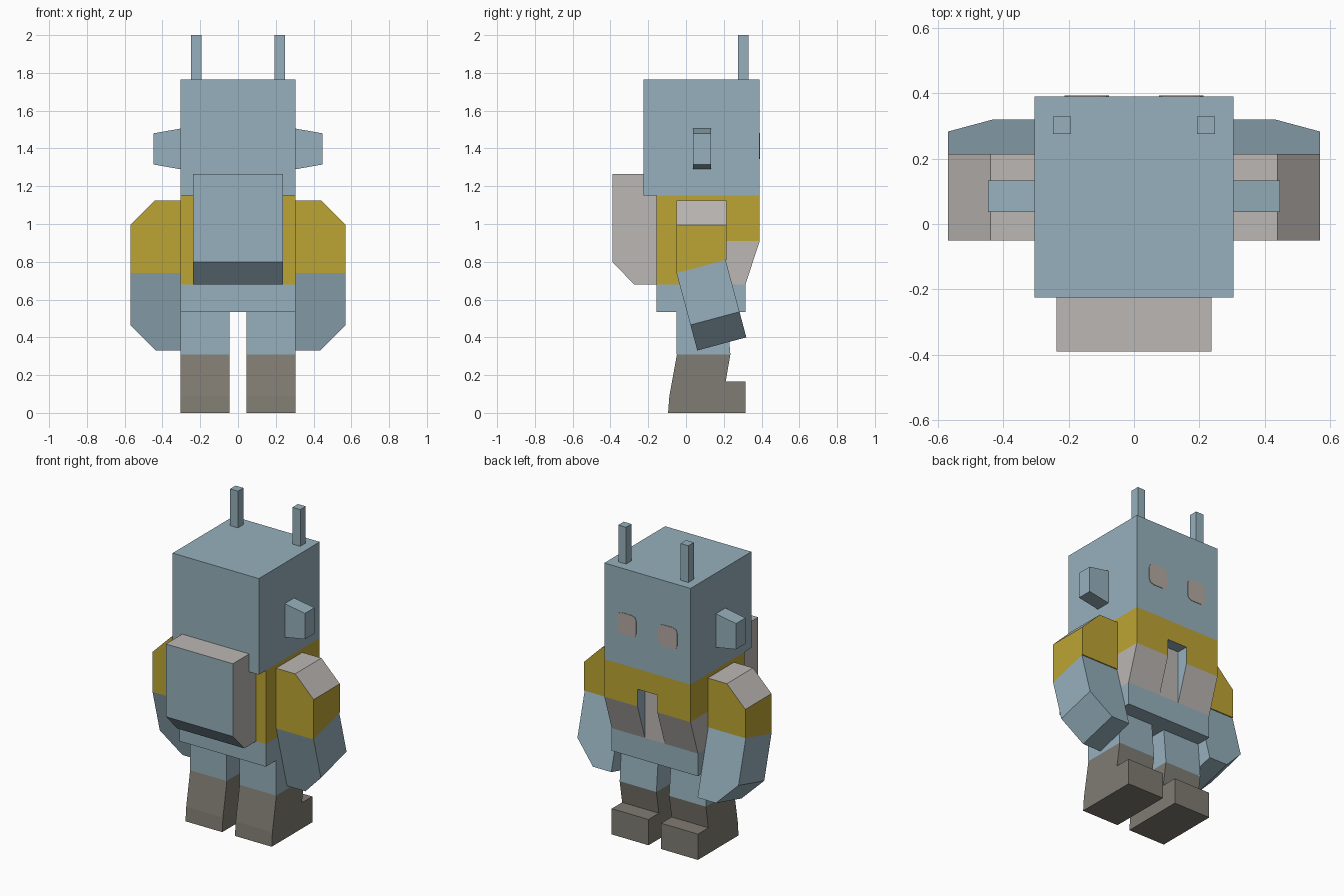
import bpy, bmesh, math
from mathutils import Vector

if "Cube" in bpy.data.objects:
    bpy.data.objects.remove(bpy.data.objects["Cube"])


def srgb(r, g, b):
    def lin(c):
        c /= 255
        return c / 12.92 if c <= 0.04045 else ((c + 0.055) / 1.055) ** 2.4
    return (lin(r), lin(g), lin(b), 1)


MATS = []
for mat_name, col in [("steel_blue", (150, 176, 188)), ("mustard", (189, 165, 52)),
                      ("pale_grey", (187, 183, 179)), ("boot_brown", (128, 124, 115)),
                      ("eye_beige", (180, 169, 162))]:
    m = bpy.data.materials.new(mat_name)
    m.diffuse_color = srgb(*col)
    m.use_nodes = True
    m.node_tree.nodes["Principled BSDF"].inputs["Base Color"].default_value = m.diffuse_color
    MATS.append(m)
BLUE, YELLOW, GREY, BOOT, EYE = range(5)


def side(u, v, w):      # profile in (y, z), extruded along x
    return (w, u, v)


def front(u, v, w):     # profile in (x, z), extruded along y
    return (u, w, v)


def prism(name, profile, w0, w1, place=side, colour=BLUE, cuts=(), mirror=False):
    """Extrude a profile, split it on planes, colour faces by number or rule(centre, normal)."""
    bm = bmesh.new()
    rings = [[bm.verts.new(place(u, v, w)) for u, v in profile] for w in (w0, w1)]
    n = len(profile)
    bm.faces.new(rings[0])
    bm.faces.new(rings[1][::-1])
    for i in range(n):
        j = (i + 1) % n
        bm.faces.new((rings[0][j], rings[0][i], rings[1][i], rings[1][j]))
    bmesh.ops.recalc_face_normals(bm, faces=bm.faces)
    for axis, pos in cuts:
        no = Vector((0, 0, 0))
        no["xyz".index(axis)] = 1
        bmesh.ops.bisect_plane(bm, geom=bm.verts[:] + bm.edges[:] + bm.faces[:],
                               plane_co=no * pos, plane_no=no)
    bm.normal_update()
    for f in bm.faces:
        f.material_index = colour(f.calc_center_median(), f.normal) if callable(colour) else colour
    me = bpy.data.meshes.new(name)
    bm.to_mesh(me)
    bm.free()
    for m in MATS:
        me.materials.append(m)
    ob = bpy.data.objects.new(name, me)
    bpy.context.collection.objects.link(ob)
    if mirror:
        ob.modifiers.new("mirror", 'MIRROR').use_mirror_merge = False
    return ob


def rect(a, b, c, d):
    return [(a, c), (b, c), (b, d), (a, d)]


# Head, antennas and ears
prism("head", rect(-0.225, 0.39, 1.15, 1.765), -0.305, 0.305)
prism("antennas", rect(0.275, 0.33, 1.765, 2.0), 0.193, 0.248, mirror=True)
prism("ears", [(0.305, 1.29), (0.447, 1.315), (0.447, 1.48), (0.305, 1.505)],
      0.037, 0.133, front, mirror=True)

# Eyes: thin plates with clipped corners
x0, x1, z0, z1, c, k = 0.077, 0.213, 1.345, 1.482, 0.032, 0.009
prism("eyes", [(x0 + c, z0), (x1 - c, z0), (x1 - k, z0 + k), (x1, z0 + c),
               (x1, z1 - c), (x1 - k, z1 - k), (x1 - c, z1), (x0 + c, z1),
               (x0 + k, z1 - k), (x0, z1 - c), (x0, z0 + c), (x0 + k, z0 + k)],
      0.389, 0.393, front, EYE, mirror=True)


# Torso core: hips below, jacket above, shirt in front
def torso_colour(p, n):
    if p.z < 0.68:
        return BLUE
    if n.y > 0.5 or (p.y > 0.2 and p.z < 0.91):
        return GREY
    return YELLOW


prism("torso", rect(-0.155, 0.315, 0.535, 1.15), -0.305, 0.305, colour=torso_colour,
      cuts=[("z", 0.68), ("z", 0.91), ("y", 0.2)])


# Jacket front: two tapering flaps and the yoke bridging the slot between them
def flap_colour(p, n):
    if n.x < -0.5:
        return BLUE
    return YELLOW if p.z > 0.91 else GREY


prism("jacket_flaps", [(0.315, 0.68), (0.39, 0.91), (0.39, 1.15), (0.315, 1.15)],
      0.07, 0.305, colour=flap_colour, cuts=[("z", 0.91)], mirror=True)
prism("jacket_yoke", rect(0.315, 0.39, 1.02, 1.15), -0.07, 0.07,
      colour=lambda p, n: BLUE if n.z < -0.5 else YELLOW)

# Backpack with a sloped lower edge
prism("backpack", [(-0.155, 0.68), (-0.275, 0.68), (-0.39, 0.80), (-0.39, 1.265), (-0.155, 1.265)],
      -0.237, 0.237, colour=lambda p, n: BLUE if n.y < -0.3 else GREY)

# Arms: upright sleeve, forearm tilted 15 degrees forward
TILT = math.radians(15)
SN, CS = math.sin(TILT), math.cos(TILT)
BACK, DEPTH, ELBOW = -0.05, 0.265, 0.74


def sleeve(u, v, w):
    lift = w * math.tan(TILT) if v <= ELBOW else 0
    return (u, BACK + w, v + lift)


def forearm(u, v, w):
    return (u, BACK + v * SN + w * CS, ELBOW - v * CS + w * SN)


prism("sleeves", [(0.305, ELBOW), (0.57, ELBOW), (0.57, 0.995), (0.44, 1.125), (0.305, 1.125)],
      0, DEPTH, sleeve, lambda p, n: GREY if n.z > 0.4 else YELLOW, mirror=True)
prism("forearms", [(0.305, 0), (0.57, 0), (0.57, 0.284), (0.435, 0.424), (0.305, 0.424)],
      0, DEPTH / CS * 0.98, forearm, BLUE, mirror=True)

# Legs and boots
prism("legs", [(-0.05, 0.31), (0.235, 0.31), (0.215, 0.535), (-0.05, 0.535)],
      0.045, 0.305, mirror=True)
prism("boots", [(-0.095, 0), (0.315, 0), (0.315, 0.165), (0.21, 0.165), (0.235, 0.31),
                (-0.048, 0.31), (-0.088, 0.09)],
      0.045, 0.305, colour=BOOT, mirror=True)
